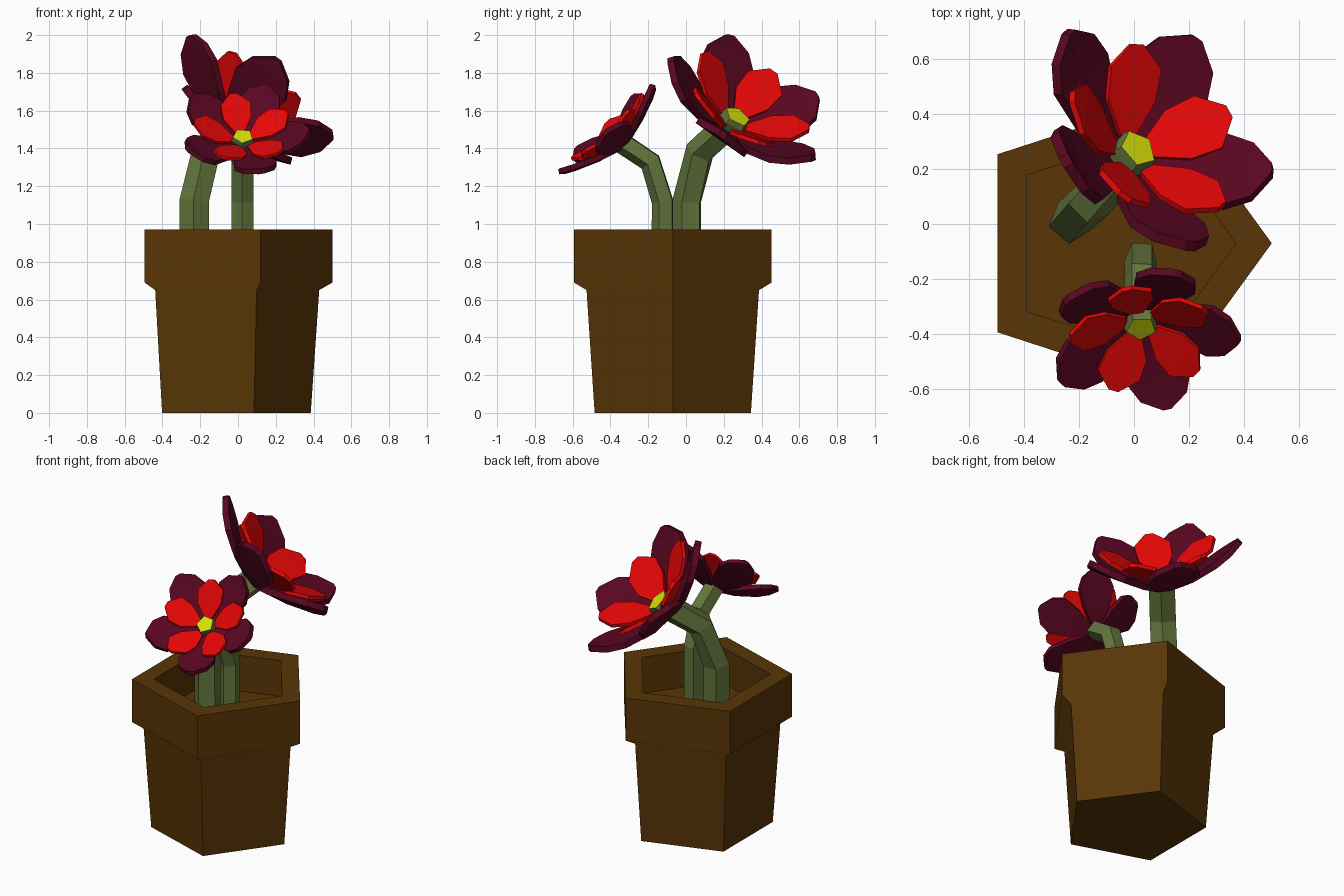
import bpy, bmesh, math
from mathutils import Vector

if "Cube" in bpy.data.objects:
    bpy.data.objects.remove(bpy.data.objects["Cube"], do_unlink=True)


def material(name, rgb):
    m = bpy.data.materials.new(name)
    m.use_nodes = True
    m.diffuse_color = (*rgb, 1)
    bsdf = next(n for n in m.node_tree.nodes if n.type == 'BSDF_PRINCIPLED')
    bsdf.inputs["Base Color"].default_value = (*rgb, 1)
    return m


CLAY = material("brown_clay", (0.1, 0.036, 0.002))
GREEN = material("stem_green", (0.125, 0.178, 0.045))
YELLOW = material("pollen_yellow", (0.66, 0.74, 0.002))
RED = material("bright_red", (0.83, 0.002, 0.002))
MAROON = material("dark_maroon", (0.1, 0.002, 0.015))


def finish(bm, name, mats):
    mesh = bpy.data.meshes.new(name)
    bm.to_mesh(mesh)
    bm.free()
    for m in mats:
        mesh.materials.append(m)
    obj = bpy.data.objects.new(name, mesh)
    bpy.context.collection.objects.link(obj)
    return obj


def skin_rings(bm, rings):
    """Bridge rings of points and cap both ends; returns the end cap."""
    loops = [[bm.verts.new(p) for p in ring] for ring in rings]
    for a, b in zip(loops, loops[1:]):
        for i in range(len(a)):
            j = (i + 1) % len(a)
            bm.faces.new((a[i], a[j], b[j], b[i]))
    bm.faces.new(loops[0][::-1])
    cap = bm.faces.new(loops[-1])
    bmesh.ops.recalc_face_normals(bm, faces=bm.faces)
    return cap


def pentagon(center, axis, radius, phase):
    u = Vector((1, 0, 0))
    u = (u - axis * u.dot(axis)).normalized()
    v = axis.cross(u)
    angles = [math.radians(phase + 72 * i) for i in range(5)]
    return [center + radius * (u * math.cos(a) + v * math.sin(a)) for a in angles]


# Five-sided pot with a thick rim and sunken soil
POT = [(0.435, 0), (0.48, 0.65), (0.55, 0.69), (0.55, 0.97),
       (0.42, 0.97), (0.42, 0.735)]
bm = bmesh.new()
skin_rings(bm, [pentagon(Vector((-0.05, -0.07, z)), Vector((0, 0, 1)), r, 0)
                for r, z in POT])
# Soft shading under the rim, crisp edges everywhere else
for f in bm.faces:
    f.smooth = True
for e in bm.edges:
    e.smooth = all(0.6 < v.co.z < 0.7 for v in e.verts) and \
        abs(e.verts[0].co.z - e.verts[1].co.z) < 0.01
pot = finish(bm, "pot", [CLAY])
weighted = pot.modifiers.new("rim_shading", 'WEIGHTED_NORMAL')
weighted.weight = 100
weighted.keep_sharp = True

# Petal rows: distance out, height, left edge, right edge
OUTER = [(0.05, -0.05, 0.04, -0.04), (0.18, 0.005, 0.115, -0.11),
         (0.33, 0.09, 0.165, -0.15), (0.415, 0.145, 0.125, -0.11),
         (0.47, 0.19, 0.03, -0.01)]
INNER = [(0.07, -0.01, 0.03, -0.03), (0.18, 0.06, 0.1, -0.105),
         (0.28, 0.125, 0.1, -0.12), (0.355, 0.17, 0.015, -0.035)]


def petals(name, rows, center, axis, toward, turn, size, lift, thick, mat):
    """Ring of five petals around the axis, thickened underneath."""
    d0 = (toward - axis * toward.dot(axis)).normalized()
    t0 = axis.cross(d0)
    bm = bmesh.new()
    for k in range(5):
        a = math.radians(turn + 72 * k)
        d = d0 * math.cos(a) + t0 * math.sin(a)
        t = axis.cross(d)
        strip = []
        for r, h, left, right in rows:
            base = center + size * (d * r + axis * h * lift)
            strip.append([bm.verts.new(base + t * size * w) for w in (right, left)])
        for (r0, l0), (r1, l1) in zip(strip, strip[1:]):
            bm.faces.new((r0, r1, l1, l0))
    obj = finish(bm, name, [mat])
    mod = obj.modifiers.new("thickness", 'SOLIDIFY')
    mod.thickness = thick * size
    mod.offset = -1


def flower(prefix, path, axis, toward, radius, size, lift):
    path = [Vector(p) for p in path]
    axis = Vector(axis).normalized()
    toward = Vector(toward)
    center = path[-1]
    # Bent stem ending in the raised yellow flower heart
    steps = [(b - a).normalized() for a, b in zip(path, path[1:])]
    axes = [steps[0]] + [(a + b).normalized() for a, b in zip(steps, steps[1:])] + [axis]
    rings = [pentagon(p, n, radius, 50) for p, n in zip(path, axes)]
    rings.append(pentagon(center + axis * 0.03 * size, axis, radius * 0.9, 50))
    bm = bmesh.new()
    cap = skin_rings(bm, rings)
    cap.material_index = 1
    finish(bm, prefix + "_stem", [GREEN, YELLOW])
    petals(prefix + "_outer_petals", OUTER, center, axis, toward, 0,
           size, lift, 0.038, MAROON)
    petals(prefix + "_inner_petals", INNER, center, axis, toward, 36,
           size, lift, 0.022, RED)


flower("large_flower",
       [(-0.23, 0.01, 0.73), (-0.23, 0.01, 1.12), (-0.165, 0.075, 1.38), (0.0, 0.26, 1.55)],
       (0.52, 0.475, 0.71), (-0.33, -0.10, 0.31), 0.082, 1.0, 1.0)
flower("small_flower",
       [(0.025, -0.12, 0.73), (0.025, -0.12, 1.12), (0.025, -0.185, 1.33), (0.025, -0.365, 1.45)],
       (0.06, -0.68, 0.73), (0.08, -0.24, -0.21), 0.062, 0.735, 0.72)
